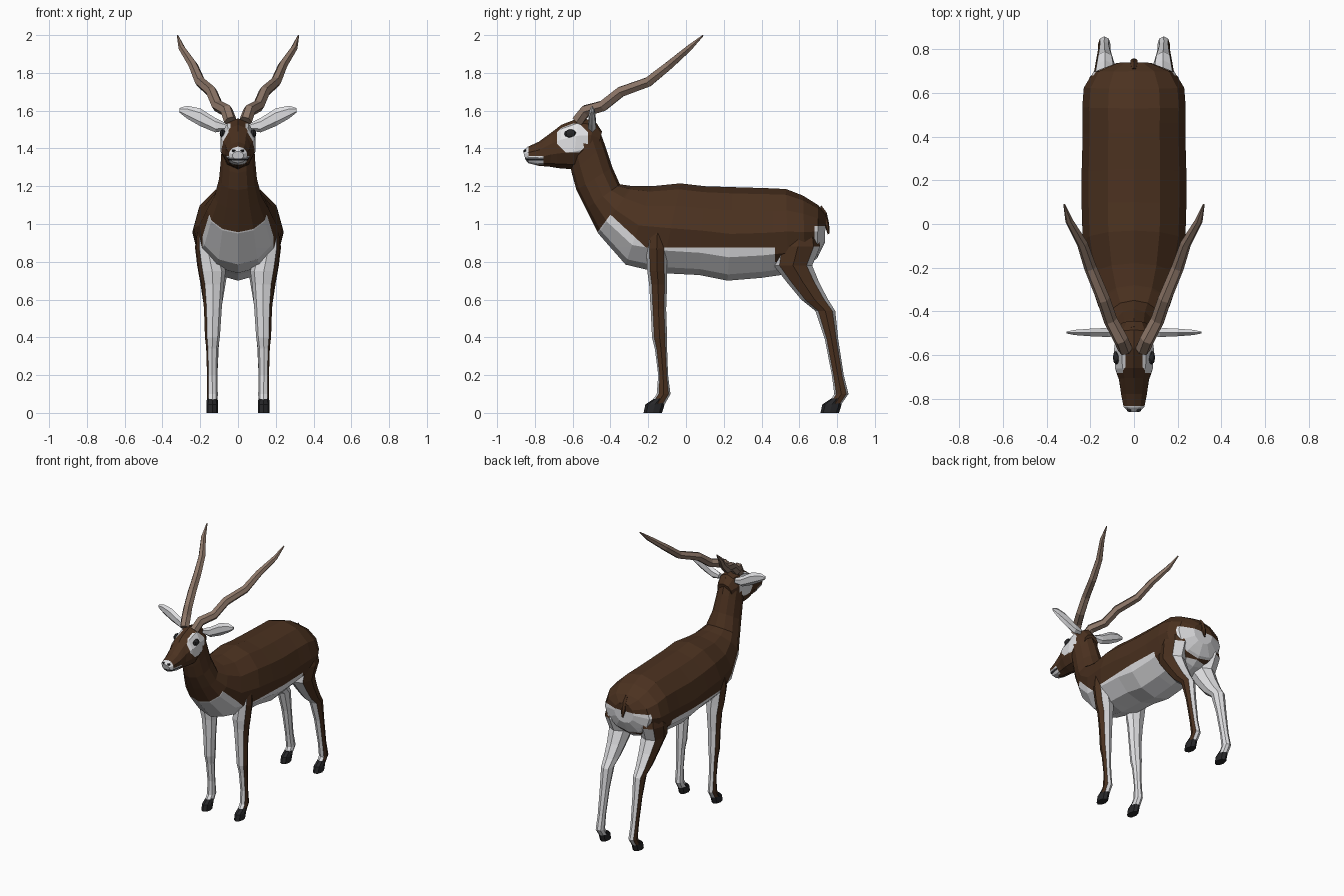
import bpy, bmesh, math
from mathutils import Vector, Matrix

if "Cube" in bpy.data.objects:
    bpy.data.objects.remove(bpy.data.objects["Cube"])


def material(name, rgb):
    m = bpy.data.materials.new(name)
    m.diffuse_color = (*rgb, 1)
    m.use_nodes = True
    m.node_tree.nodes["Principled BSDF"].inputs["Base Color"].default_value = m.diffuse_color
    return m


BROWN = material("brown_coat", (0.07, 0.031, 0.014))
WHITE = material("white_coat", (0.75, 0.75, 0.77))
HORN = material("horn_tan", (0.27, 0.185, 0.14))
DARK = material("hoof_dark", (0.02, 0.02, 0.022))


def ring(c, a, b, n):
    """Closed ring of n points around c with half axes a and b."""
    c, a, b = Vector(c), Vector(a), Vector(b)
    return [c + a * math.sin(t) + b * math.cos(t)
            for t in (2 * math.pi * i / n for i in range(n))]


def loft(rings):
    """Skin a list of rings, with capped ends."""
    bm = bmesh.new()
    rows = [[bm.verts.new(p) for p in r] for r in rings]
    n = len(rows[0])
    for r, s in zip(rows, rows[1:]):
        for i in range(n):
            j = (i + 1) % n
            bm.faces.new((r[i], r[j], s[j], s[i]))
    bm.faces.new(rows[0])
    bm.faces.new(rows[-1])
    bmesh.ops.recalc_face_normals(bm, faces=bm.faces)
    return bm


def upright(rows, n):
    """Rings from (top y, top z, bottom y, bottom z, half width)."""
    return [ring((0, (ty + by) / 2, (tz + bz) / 2), (w, 0, 0),
                 (0, (ty - by) / 2, (tz - bz) / 2), n) for ty, tz, by, bz, w in rows]


def level(rows, n=8):
    """Rings from (z, y min, y max, x min, x max)."""
    return [ring(((x0 + x1) / 2, (y0 + y1) / 2, z), ((x1 - x0) / 2, 0, 0),
                 (0, (y1 - y0) / 2, 0), n) for z, y0, y1, x0, x1 in rows]


def patch(bm, planes, index):
    """Cut the region on the positive side of all (point, normal) planes and colour it."""
    inside = list(bm.faces)
    done = []
    for co, no in planes:
        co, no = Vector(co), Vector(no)
        geom = set(inside)
        for f in inside:
            geom.update(f.edges)
            geom.update(f.verts)
        bmesh.ops.bisect_plane(bm, geom=list(geom), dist=1e-5, plane_co=co, plane_no=no)
        done.append((co, no))
        inside = [f for f in bm.faces
                  if all((f.calc_center_median() - c).dot(d) > 0 for c, d in done)]
    for f in inside:
        f.material_index = index


def finish(name, bm, mats, mirror=False):
    me = bpy.data.meshes.new(name)
    bm.to_mesh(me)
    bm.free()
    for m in mats:
        me.materials.append(m)
    ob = bpy.data.objects.new(name, me)
    bpy.context.collection.objects.link(ob)
    if mirror:
        mod = ob.modifiers.new("mirror", 'MIRROR')
        mod.use_mirror_merge = False
    return ob


# Neck and torso, with pale chest, belly and rump
body = loft(upright([
    (-.47, 1.53, -.62, 1.35, .085), (-.43, 1.42, -.605, 1.27, .09),
    (-.39, 1.30, -.58, 1.18, .10), (-.35, 1.21, -.53, 1.08, .125),
    (-.28, 1.20, -.465, .95, .165), (-.18, 1.20, -.32, .785, .205),
    (-.03, 1.215, -.13, .74, .235), (.10, 1.20, .07, .73, .24),
    (.25, 1.195, .22, .70, .24), (.42, 1.19, .40, .715, .235),
    (.53, 1.185, .54, .735, .237), (.62, 1.15, .63, .765, .23),
    (.70, 1.10, .695, .82, .185), (.74, 1.05, .735, .90, .08)], 12))
patch(body, [((0, 0, .875), (0, 0, -1)), ((0, -.32, 0), (0, 1, 0)), ((0, .47, 0), (0, -1, 0))], 1)
patch(body, [((0, -.40, 1.05), (0, 1.36, -1)), ((0, -.40, 1.05), (0, -.925, -1)),
             ((0, -.2, 0), (0, -1, 0))], 1)
patch(body, [((0, .68, 0), (0, 1, 0)), ((0, 0, .99), (0, 0, -1))], 1)
patch(body, [((0, .46, 0), (0, 1, 0)), ((0, 0, .80), (0, 0, -1))], 1)
finish("body", body, [BROWN, WHITE])

# Head, with eye patches, pale muzzle and mouth line
head = loft(upright([
    (-.445, 1.49, -.47, 1.38, .06), (-.485, 1.55, -.53, 1.32, .085),
    (-.57, 1.56, -.60, 1.29, .097), (-.66, 1.525, -.67, 1.295, .09),
    (-.705, 1.49, -.72, 1.303, .072), (-.78, 1.435, -.78, 1.308, .062),
    (-.84, 1.408, -.835, 1.322, .05), (-.862, 1.385, -.85, 1.34, .03)], 10))
for s in (1, -1):
    octagon = [((0, -.60 + .082 * math.cos(a), 1.455 + .077 * math.sin(a)),
                (0, -math.cos(a), -math.sin(a)))
               for a in (math.pi * i / 4 for i in range(8))]
    patch(head, [((s * .04, 0, 0), (s, 0, 0))] + octagon, 1)
patch(head, [((0, -.755, 0), (0, -1, 0)), ((0, 0, 1.36), (0, 0, -1)),
             ((0, 0, 1.315), (0, 0, 1))], 1)
patch(head, [((0, -.835, 0), (0, -1, 0))], 1)
patch(head, [((0, -.755, 0), (0, -1, 0)), ((0, 0, 1.348), (0, 0, -1)),
             ((0, 0, 1.337), (0, 0, 1))], 2)
finish("head", head, [BROWN, WHITE, DARK])


# Eyes and nostrils
def bead(name, pos, size):
    bm = bmesh.new()
    bmesh.ops.create_uvsphere(bm, u_segments=8, v_segments=6, radius=1,
                              matrix=Matrix.Translation(pos) @ Matrix.Diagonal((*size, 1)))
    finish(name, bm, [DARK], True)


bead("eyes", (.081, -.612, 1.478), (.016, .032, .023))
bead("nostrils", (.022, -.852, 1.388), (.011, .009, .007))

# Ears
finish("ears", loft([ring((x, -.497, z), (0, hy, 0), (0, 0, hz), 6) for x, z, hz, hy in [
    (.065, 1.515, .02, .018), (.12, 1.523, .038, .024), (.20, 1.565, .047, .02),
    (.27, 1.592, .034, .014), (.31, 1.602, .012, .005)]]), [WHITE], True)

# Wavy swept horns
path = [(.04, -.575, 1.545, .034), (.06, -.53, 1.60, .034), (.108, -.44, 1.625, .032),
        (.14, -.345, 1.70, .031), (.20, -.20, 1.752, .029), (.237, -.09, 1.84, .025),
        (.297, .015, 1.93, .018), (.32, .09, 1.998, .004)]
points = [Vector(p[:3]) for p in path]
rings = []
for i, p in enumerate(points):
    t = (points[min(i + 1, 7)] - points[max(i - 1, 0)]).normalized()
    u = t.cross(Vector((1, 0, 0))).normalized()
    rings.append(ring(p, u * path[i][3], t.cross(u) * path[i][3], 6))
finish("horns", loft(rings), [HORN], True)

# Legs: brown on the outside, pale elsewhere
legs = {
    "front_legs": [
        (1.0, -.20, -.10, .12, .215), (.87, -.21, -.10, .10, .222), (.75, -.205, -.10, .065, .208),
        (.68, -.195, -.10, .075, .192), (.55, -.187, -.105, .086, .18), (.40, -.18, -.10, .096, .175),
        (.34, -.165, -.10, .105, .168), (.20, -.147, -.095, .109, .164),
        (.10, -.155, -.082, .107, .165), (.05, -.19, -.11, .108, .164)],
    "hind_legs": [
        (1.0, .50, .69, .08, .20), (.88, .475, .71, .05, .228), (.78, .465, .668, .05, .216),
        (.69, .535, .705, .065, .20), (.60, .61, .752, .08, .186), (.54, .685, .79, .09, .176),
        (.39, .735, .806, .10, .17), (.20, .772, .835, .109, .164),
        (.10, .785, .86, .107, .165), (.05, .755, .825, .108, .164)]}
for name, rows in legs.items():
    bm = loft(level(rows))
    for f in bm.faces:
        f.material_index = 0 if f.normal.x > 0.5 else 1
    finish(name, bm, [BROWN, WHITE], True)

# Hooves
for name, y in (("front_hooves", -.225), ("hind_hooves", .712)):
    finish(name, loft(level([
        (.075, y + .055, y + .115, .108, .165), (.045, y + .01, y + .112, .105, .167),
        (0, y, y + .098, .105, .167)])), [DARK], True)

# Tail
finish("tail", loft(upright([
    (.715, 1.10, .70, 1.05, .012), (.745, 1.06, .72, 1.03, .018),
    (.758, 1.0, .735, .99, .018), (.76, .95, .75, .945, .006)], 6)), [BROWN])
